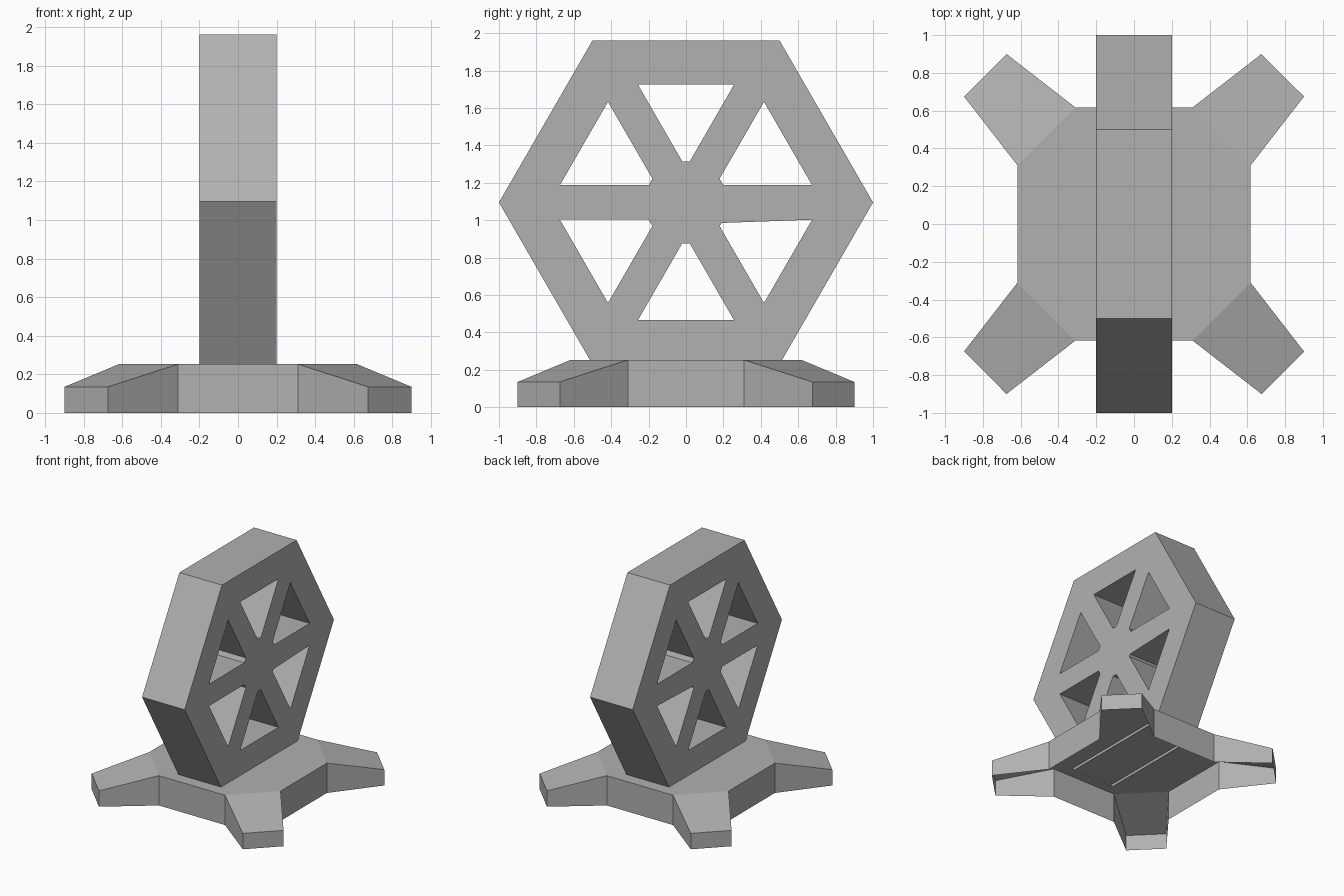
import bpy, bmesh
from math import sin, cos, radians

if "Cube" in bpy.data.objects:
    bpy.data.objects.remove(bpy.data.objects["Cube"])

HALF_W, HUB_Z = 0.2, 1.095      # wheel half width and centre height
TOP_Z, TIP_Z = 0.253, 0.135     # base deck and foot tip heights

grey = bpy.data.materials.new("mid_grey")
grey.diffuse_color = (0.44, 0.44, 0.44, 1)
grey.use_nodes = True
grey.node_tree.nodes["Principled BSDF"].inputs["Base Color"].default_value = grey.diffuse_color


def finish(bm, name):
    mesh = bpy.data.meshes.new(name)
    bm.to_mesh(mesh)
    bm.free()
    mesh.materials.append(grey)
    obj = bpy.data.objects.new(name, mesh)
    bpy.context.collection.objects.link(obj)
    return obj


def build_wheel():
    bm = bmesh.new()

    def vert(y, z, turn):
        # rotate a (y, z) point clockwise by 60 degree steps around the hub
        a = radians(-60 * turn)
        return bm.verts.new((-HALF_W, y * cos(a) - z * sin(a),
                             HUB_Z + y * sin(a) + z * cos(a)))

    corner = [vert(-0.5, 0.866, i) for i in range(6)]
    out_a = [vert(-0.257, 0.63, i) for i in range(6)]
    out_b = [vert(0.257, 0.63, i) for i in range(6)]
    in_a = [vert(-0.02, 0.219, i) for i in range(6)]
    in_b = [vert(0.02, 0.219, i) for i in range(6)]
    # one window has a slightly dropped inner corner
    in_a[2].co.y, in_a[2].co.z = 0.19, 0.985

    # rim segments, spokes and hub on one side
    for i in range(6):
        j = (i + 1) % 6
        bm.faces.new((corner[i], corner[j], out_b[i], out_a[i]))
        bm.faces.new((corner[j], out_a[j], in_a[j], in_b[i], out_b[i]))
    bm.faces.new([v for pair in zip(in_a, in_b) for v in pair])

    # thicken across x
    ext = bmesh.ops.extrude_face_region(bm, geom=bm.faces[:], use_keep_orig=True)
    moved = [g for g in ext["geom"] if isinstance(g, bmesh.types.BMVert)]
    bmesh.ops.translate(bm, verts=moved, vec=(2 * HALF_W, 0, 0))
    bmesh.ops.recalc_face_normals(bm, faces=bm.faces[:])
    # the underside, hidden in the base, is open
    bottom = [f for f in bm.faces if f.calc_center_median().z < HUB_Z - 0.86]
    bmesh.ops.delete(bm, geom=bottom, context='FACES_ONLY')
    # merge flat panels so only the true edges remain
    bmesh.ops.dissolve_limit(bm, angle_limit=radians(0.5), verts=bm.verts[:],
                             edges=bm.edges[:])
    return finish(bm, "spoked_wheel")


def build_base():
    # hollow shell, open underneath: deck, four sloping feet, outer walls
    bm = bmesh.new()
    deck, outline = [], []
    for k in range(4):
        def turned(x, y, z):
            for _ in range(k):
                x, y = -y, x
            return bm.verts.new((x, y, z))
        a, b = turned(0.617, 0.31, TOP_Z), turned(0.31, 0.617, TOP_Z)
        tip_a, tip_b = turned(0.9, 0.675, TIP_Z), turned(0.675, 0.9, TIP_Z)
        deck += [a, b]
        outline += [a, tip_a, tip_b, b]
        bm.faces.new((a, tip_a, tip_b, b))
    bm.faces.new(deck)
    floor = [bm.verts.new((v.co.x, v.co.y, 0)) for v in outline]
    n = len(outline)
    for i in range(n):
        j = (i + 1) % n
        bm.faces.new((floor[i], floor[j], outline[j], outline[i]))
    return finish(bm, "footed_base")


build_wheel()
build_base()
